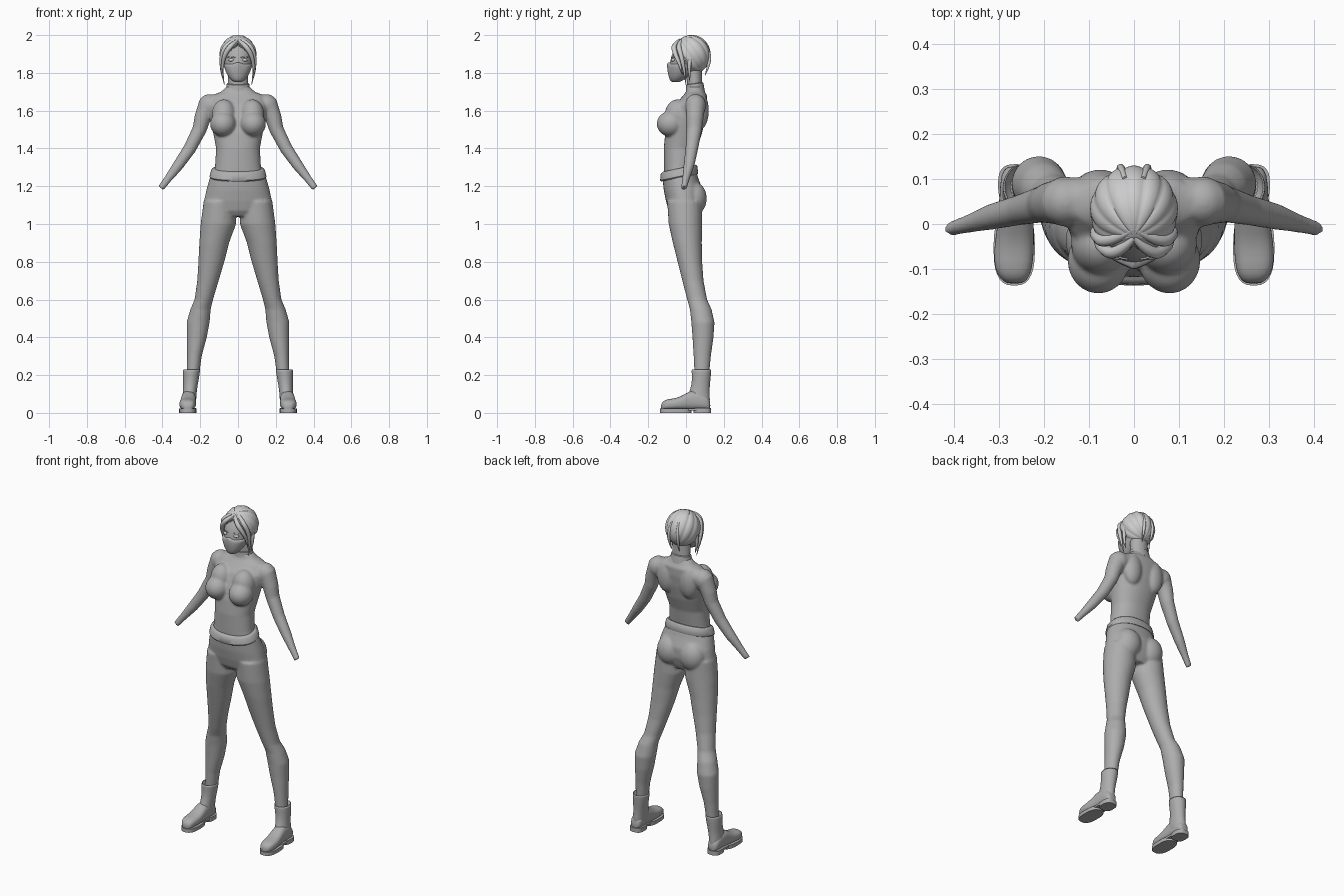
import bpy, bmesh, math
from mathutils import Vector, Matrix


def material(name, g):
    m = bpy.data.materials.new(name)
    m.diffuse_color = (g, g, g, 1)
    return m


CLOTH, HAIR = material("cloth_grey", 0.42), material("hair_grey", 0.75)


def ring(x, z, rx, yf, yb, tilt=0.0):
    """Horizontal section from its half width and its front and back y."""
    return (Vector((x, (yf + yb) / 2, z)), Vector((rx, 0, 0)), Vector((0, (yb - yf) / 2, tilt)))


def loft(bm, rings, n=24, p=1.0, side=1):
    """Skin over (centre, half axis, half axis) sections; side=-1 mirrors in x."""
    f = lambda t: math.copysign(abs(t) ** p, t)
    loops = []
    for c, u, v in rings:
        pts = [c + u * f(math.cos(2 * math.pi * i / n)) + v * f(math.sin(2 * math.pi * i / n)) for i in range(n)]
        loops.append([bm.verts.new((q.x * side, q.y, q.z)) for q in pts])
    for a, b in zip(loops, loops[1:]):
        for i in range(n):
            bm.faces.new((a[i], a[(i + 1) % n], b[(i + 1) % n], b[i]))
    bm.faces.new(loops[0])
    bm.faces.new(loops[-1])


def ball(bm, c, r, side=1):
    m = Matrix.Translation((c[0] * side, c[1], c[2])) @ Matrix.Diagonal((*r, 1))
    bmesh.ops.create_uvsphere(bm, u_segments=24, v_segments=16, radius=1, matrix=m)


def finish(name, bm, voxel=0, smooth=8, subsurf=0, mat=CLOTH):
    bmesh.ops.recalc_face_normals(bm, faces=bm.faces)
    me = bpy.data.meshes.new(name)
    bm.to_mesh(me)
    bm.free()
    for f in me.polygons:
        f.use_smooth = True
    me.set_sharp_from_angle(angle=math.radians(45))
    me.materials.append(mat)
    ob = bpy.data.objects.new(name, me)
    bpy.context.collection.objects.link(ob)
    if voxel:
        r = ob.modifiers.new("blend", 'REMESH')
        r.mode, r.voxel_size, r.use_smooth_shade = 'VOXEL', voxel, True
        s = ob.modifiers.new("soften", 'SMOOTH')
        s.factor, s.iterations = 0.5, smooth
    if subsurf:
        ob.modifiers.new("round", 'SUBSURF').levels = subsurf
    return ob


# Torso and arms, blended into one skin
bm = bmesh.new()
loft(bm, [ring(0, *s) for s in (
    (1.23, .14, -.115, .055), (1.30, .122, -.117, .042), (1.40, .116, -.118, .058),
    (1.48, .131, -.11, .085), (1.56, .147, -.09, .103), (1.63, .155, -.06, .112),
    (1.68, .14, -.015, .112), (1.70, .09, .0, .1), (1.73, .058, .005, .088))], 32, .9)
arm = ((.11, .055, 1.64, .05, .05), (.163, .05, 1.625, .055, .052), (.188, .047, 1.56, .044, .046),
       (.204, .044, 1.50, .038, .041), (.255, .031, 1.40, .034, .034),
       (.317, .016, 1.31, .029, .029), (.37, 0, 1.24, .021, .02), (.408, -.011, 1.19, .018, .016))
for s in (1, -1):
    rings = []
    for i, (x, y, z, rp, ry) in enumerate(arm):
        a, b = arm[max(i - 1, 0)], arm[min(i + 1, len(arm) - 1)]
        d = Vector((b[0] - a[0], 0, b[2] - a[2])).normalized()
        rings.append((Vector((x, y, z)), Vector((-d.z, 0, d.x)) * rp, Vector((0, ry, 0))))
    loft(bm, rings, 20, 1, s)
    ball(bm, (.152, .05, 1.628), (.056, .056, .06), s)      # shoulder
    ball(bm, (.079, -.081, 1.53), (.069, .074, .068), s)    # chest
    ball(bm, (.075, -.045, 1.575), (.065, .068, .085), s)
    ball(bm, (.075, .075, 1.60), (.06, .046, .10), s)       # shoulder blade
finish("torso_and_arms", bm, .006, 10)

# Trousers: pelvis, seat and legs
bm = bmesh.new()
loft(bm, [ring(0, *s) for s in (
    (1.275, .138, -.12, .056), (1.24, .151, -.124, .066), (1.18, .168, -.118, .09),
    (1.12, .18, -.106, .09), (1.07, .165, -.092, .075), (1.04, .11, -.07, .06))], 32, .92)
for s in (1, -1):
    loft(bm, [ring(*q) for q in (
        (.097, 1.12, .085, -.10, .085), (.104, 1.0, .094, -.092, .086), (.126, .9, .079, -.07, .084),
        (.141, .8, .069, -.045, .086), (.159, .7, .057, -.02, .093), (.181, .6, .049, .006, .112),
        (.198, .55, .054, .02, .135), (.211, .48, .061, .028, .151), (.218, .4, .053, .034, .146),
        (.231, .3, .039, .04, .132), (.24, .19, .033, .045, .122))], 24, 1, s)
    ball(bm, (.077, .042, 1.135), (.077, .068, .088), s)
finish("trousers", bm, .0065, 8)

# Waistband, lower at the front
bm = bmesh.new()
loft(bm, [ring(0, *q) for q in (
    (1.245, .146, -.132, .062, .02), (1.252, .151, -.137, .064, .021),
    (1.285, .142, -.134, .06, .021), (1.295, .132, -.124, .052, .019))], 40, .92)
finish("waistband", bm)

# Boots: shaft, shoe, sole and heel
for side, s in (("right", -1), ("left", 1)):
    bm = bmesh.new()
    loft(bm, [ring(*q) for q in (
        (.245, .20, .036, .04, .125), (.245, .234, .042, .032, .133), (.246, .228, .047, .028, .135),
        (.25, .17, .041, .033, .129), (.254, .12, .036, .022, .124), (.259, .07, .038, .0, .127),
        (.262, .03, .038, 0, .128))], 24, 1, s)
    finish(side + "_boot_shaft", bm, subsurf=1)
    bm = bmesh.new()
    loft(bm, [(Vector((x, y, (top + .016) / 2)), Vector((w, 0, 0)), Vector((0, 0, (top - .016) / 2)))
              for y, x, w, top in (
        (.129, .261, .02, .06), (.115, .261, .035, .09), (.06, .261, .038, .12), (.02, .262, .039, .118),
        (-.02, .264, .042, .09), (-.06, .267, .045, .076), (-.10, .268, .042, .073),
        (-.122, .266, .031, .062), (-.133, .265, .017, .045))], 24, .8, s)
    finish(side + "_boot_shoe", bm, subsurf=1)
    bm = bmesh.new()
    loft(bm, [ring(.266, z, .046, -.137, .03) for z in (0, .022)], 28, .75, s)
    loft(bm, [ring(.262, z, .04, .04, .133) for z in (0, .026)], 28, .7, s)
    loft(bm, [ring(.264, z, .036, -.03, .10) for z in (.012, .024)], 24, .7, s)
    finish(side + "_boot_sole", bm)

# Neck and collar
bm = bmesh.new()
loft(bm, [ring(0, *q) for q in (
    (1.66, .07, 0, .095), (1.71, .058, .006, .09), (1.75, .054, .006, .085), (1.83, .052, -.005, .085))])
finish("neck", bm)
bm = bmesh.new()
loft(bm, [ring(0, *q) for q in (
    (1.685, .07, -.012, .1, .018), (1.715, .063, .0, .095, .015), (1.742, .06, .0, .091, .006),
    (1.745, .054, .005, .086, .006))])
finish("collar", bm)

# Head
bm = bmesh.new()
loft(bm, [ring(0, *q) for q in (
    (1.752, .02, -.074, -.035), (1.765, .037, -.084, -.008), (1.79, .056, -.088, .03),
    (1.82, .068, -.09, .07), (1.85, .075, -.086, .09), (1.875, .078, -.081, .1),
    (1.90, .078, -.074, .102), (1.925, .073, -.06, .1), (1.955, .055, -.035, .08), (1.975, .03, 0, .05))], 32)
finish("head", bm, subsurf=1)

# Face mask with a raised nose ridge
bm = bmesh.new()
loft(bm, [ring(0, *q) for q in (
    (1.75, .021, -.077, -.035), (1.765, .04, -.088, -.008), (1.79, .059, -.094, .025),
    (1.82, .07, -.096, .03), (1.842, .075, -.094, .03), (1.85, .073, -.086, .03))], 32)
for v in bm.verts:
    if v.co.y < -.05:
        v.co.y -= .01 * math.exp(-(v.co.x / .014) ** 2 - ((v.co.z - 1.838) / .022) ** 2)
        v.co.z += .012 * math.exp(-(v.co.x / .02) ** 2) * (v.co.z > 1.835)
finish("face_mask", bm, subsurf=1)

# Eyes
bm = bmesh.new()
for s in (1, -1):
    ball(bm, (.034, -.066, 1.868), (.017, .014, .009), s)
finish("eyes", bm, mat=HAIR)

# Hair cap: grooves fan out from a front crown, face opening tucked inwards
bm = bmesh.new()
bmesh.ops.create_uvsphere(bm, u_segments=96, v_segments=48, radius=1)
turn = Matrix.Rotation(math.radians(35), 3, 'X')
centre = Vector((0, .03, 1.897))
for v in bm.verts:
    groove = abs(math.sin(6.5 * (math.atan2(v.co.y, v.co.x) + math.pi / 2))) ** .6
    depth = math.hypot(v.co.x, v.co.y)
    d = turn @ v.co
    k = 1 - .06 * (1 - groove) * depth
    p = Vector((d.x * .098, d.y * .1, d.z * .104)) * k
    q = centre + p
    if (q.y < -.005 and q.z < 1.955 - .9 * abs(q.x)) or (q.y < .02 and q.z < 1.835):
        q = centre + p * .7
    q.z = max(q.z, 1.80 + .012 * (1 - groove))
    v.co = q
finish("hair_cap", bm, mat=HAIR)


# Loose locks and brows as tapered curves
def lock(name, pts, depth, side, mat):
    cu = bpy.data.curves.new(name, 'CURVE')
    cu.dimensions, cu.bevel_depth, cu.bevel_resolution, cu.use_fill_caps = '3D', depth, 2, True
    sp = cu.splines.new('NURBS')
    sp.points.add(len(pts) - 1)
    for q, (x, y, z, r) in zip(sp.points, pts):
        q.co, q.radius = (x * side, y, z, 1), r
    sp.use_endpoint_u, sp.order_u, sp.resolution_u = True, 3, 6
    cu.materials.append(mat)
    ob = bpy.data.objects.new(name, cu)
    bpy.context.collection.objects.link(ob)


LOCKS = (
    ((0, -.03, 1.975, .6), (.035, -.068, 1.95, 1.2), (.07, -.058, 1.90, 1.1), (.084, -.03, 1.84, .7), (.08, -.02, 1.79, .1)),
    ((0, -.01, 1.985, .6), (.06, -.045, 1.955, 1.2), (.088, -.025, 1.89, 1.1), (.086, -.008, 1.81, .6), (.072, 0, 1.735, .1)),
    ((.085, .02, 1.87, 1), (.09, .015, 1.81, .8), (.075, .02, 1.755, .1)),
    ((.02, .1, 1.96, .5), (.03, .13, 1.90, .8), (.03, .118, 1.83, .7), (.025, .10, 1.785, .1)))
for s, side in ((1, "left"), (-1, "right")):
    for i, pts in enumerate(LOCKS):
        lock(f"{side}_hair_lock_{i + 1}", pts, .012, s, HAIR)
    lock(side + "_brow", ((.014, -.078, 1.88, .8), (.036, -.077, 1.889, 1), (.058, -.058, 1.882, .2)), .003, s, CLOTH)
